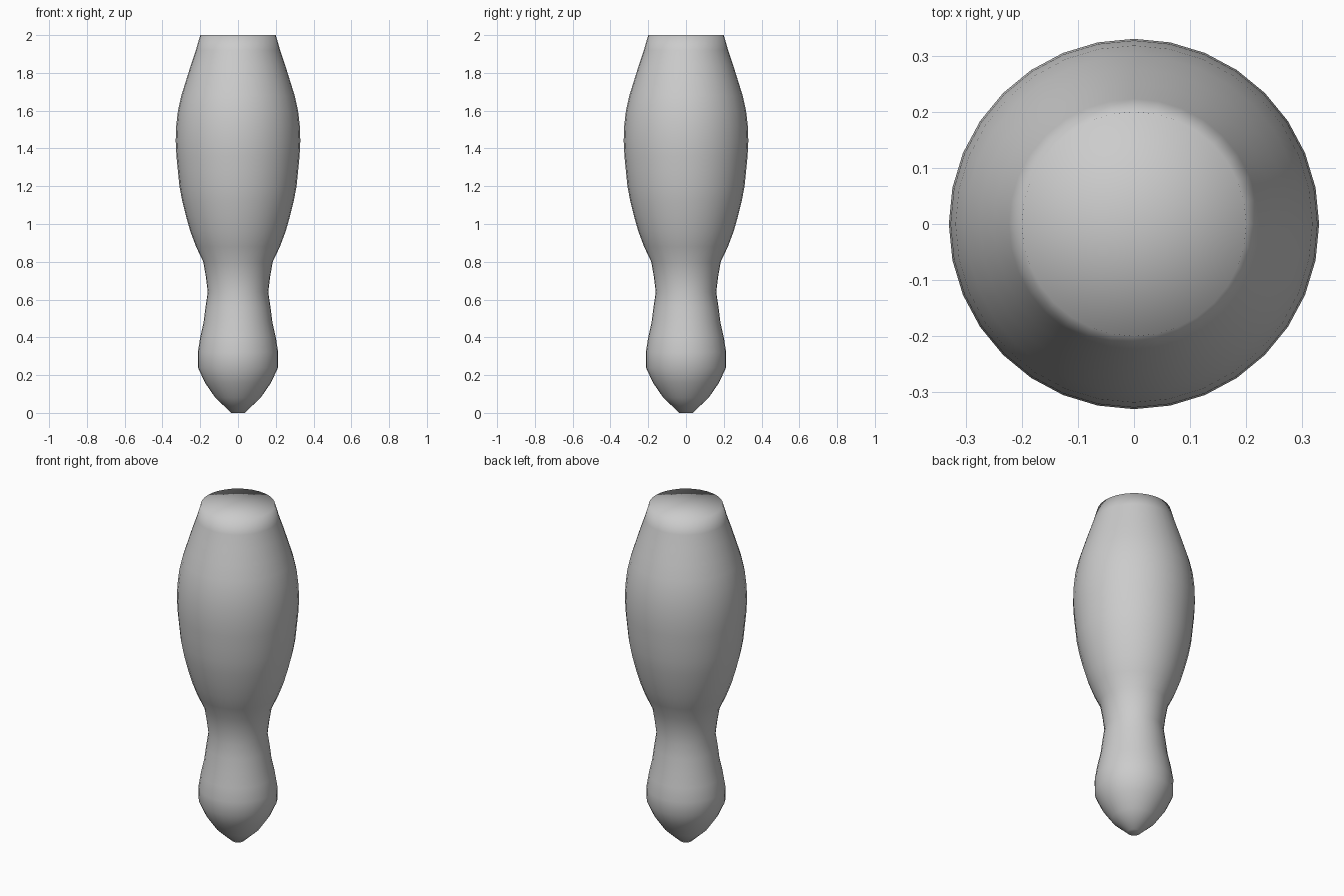
import bpy, bmesh, math

if "Cube" in bpy.data.objects:
    bpy.data.objects.remove(bpy.data.objects["Cube"])

SIDES = 32
# Lathe profile: (radius, height)
PROFILE = [
    (0.035, 0.0), (0.12, 0.08), (0.175, 0.16), (0.212, 0.24), (0.213, 0.32),
    (0.20, 0.40), (0.182, 0.48), (0.172, 0.56), (0.16, 0.64), (0.17, 0.72),
    (0.184, 0.80), (0.222, 0.88), (0.252, 0.96), (0.275, 1.04), (0.295, 1.12),
    (0.31, 1.20), (0.318, 1.28), (0.326, 1.36), (0.33, 1.44), (0.327, 1.52),
    (0.318, 1.60), (0.30, 1.68), (0.275, 1.76), (0.25, 1.84), (0.223, 1.92),
    (0.20, 2.0),
]

bm = bmesh.new()

# Rings of the turned body
rings = []
for r, z in PROFILE:
    rings.append([bm.verts.new((r * math.cos(2 * math.pi * i / SIDES),
                                r * math.sin(2 * math.pi * i / SIDES), z))
                  for i in range(SIDES)])

for low, high in zip(rings, rings[1:]):
    for i in range(SIDES):
        j = (i + 1) % SIDES
        bm.faces.new((low[i], low[j], high[j], high[i]))

# Fan caps at the foot and the top
for ring, z in ((rings[0], 0.0), (rings[-1], 2.0)):
    centre = bm.verts.new((0, 0, z))
    for i in range(SIDES):
        bm.faces.new((ring[i], ring[(i + 1) % SIDES], centre))

bmesh.ops.recalc_face_normals(bm, faces=bm.faces)
for f in bm.faces:
    f.smooth = True

mesh = bpy.data.meshes.new("turned_body")
bm.to_mesh(mesh)
bm.free()
body = bpy.data.objects.new("turned_body", mesh)
bpy.context.collection.objects.link(body)
